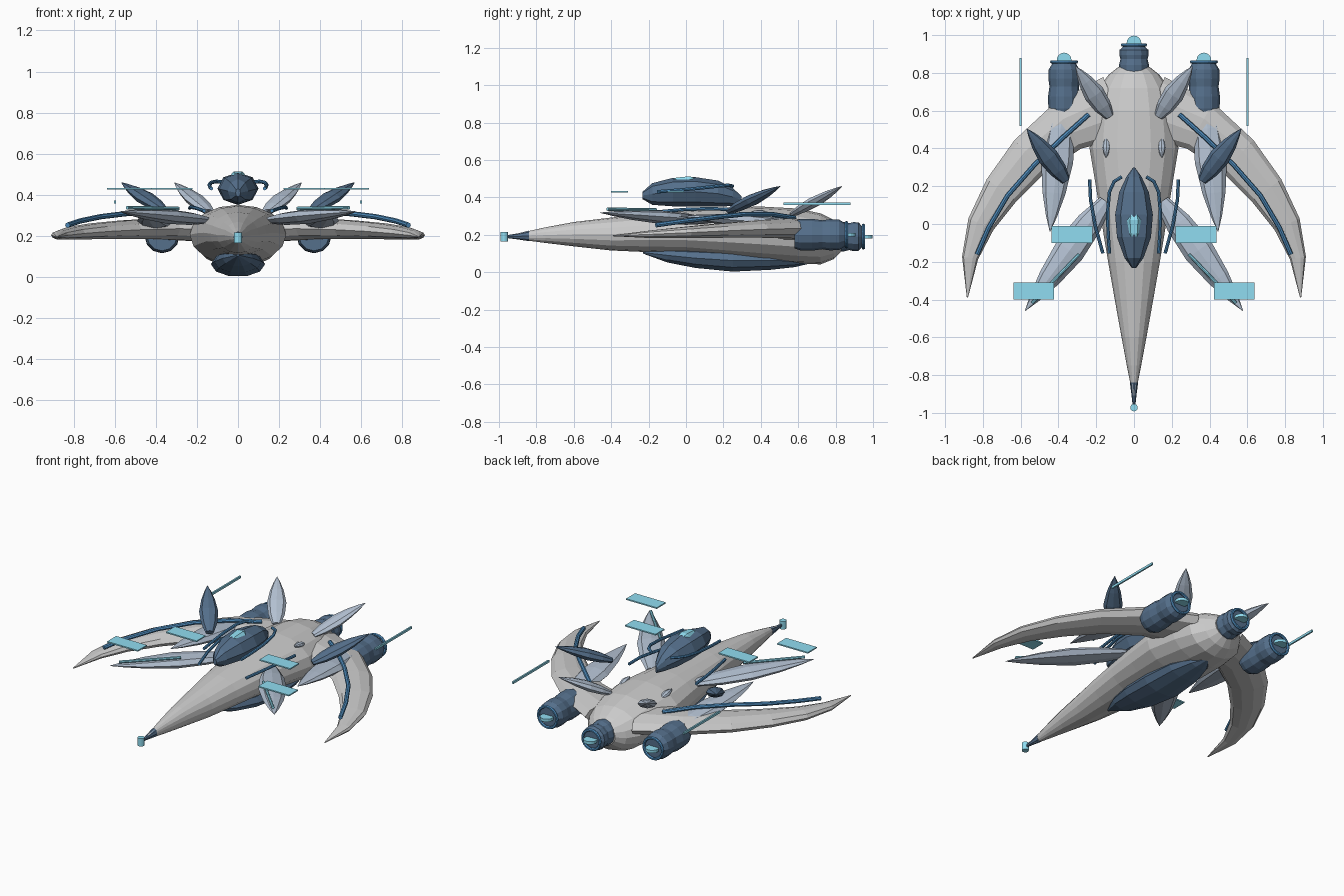
import bpy, bmesh, math
from mathutils import Vector

if "Cube" in bpy.data.objects:
    bpy.data.objects.remove(bpy.data.objects["Cube"])


def mat(name, r, g, b):
    m = bpy.data.materials.new(name)
    m.diffuse_color = (r, g, b, 1)
    m.use_nodes = True
    m.node_tree.nodes["Principled BSDF"].inputs["Base Color"].default_value = m.diffuse_color
    return m


DARK = mat("navy", .09, .16, .26)
STEEL = mat("steel_blue", .45, .53, .64)
BLUE = mat("blue", .08, .27, .52)
CYAN = mat("cyan", .28, .72, .88)


def sweep(name, pts, ws, ts, n, material=None, up=(0, 0, 1)):
    """Loft n-sided elliptical rings along a path: ws = half widths, ts = half thicknesses."""
    pts = [Vector(p) for p in pts]
    up = Vector(up)
    bm = bmesh.new()
    rings = []
    for i, p in enumerate(pts):
        t = (pts[min(i + 1, len(pts) - 1)] - pts[max(i - 1, 0)])
        if up.z and abs(t.x) < 1e-6:
            t.z = 0                      # keep straight-ahead bodies in upright sections
        t.normalize()
        side = t.cross(up).normalized()
        nrm = side.cross(t)
        rings.append([bm.verts.new(p + side * ws[i] * math.cos(a) + nrm * ts[i] * math.sin(a))
                      for a in (2 * math.pi * k / n for k in range(n))])
    for r0, r1 in zip(rings, rings[1:]):
        for k in range(n):
            bm.faces.new((r0[k], r0[(k + 1) % n], r1[(k + 1) % n], r1[k]))
    bm.faces.new(rings[0])
    bm.faces.new(rings[-1])
    return finish(name, bm, material)


def finish(name, bm, material):
    bmesh.ops.recalc_face_normals(bm, faces=bm.faces)
    me = bpy.data.meshes.new(name)
    bm.to_mesh(me)
    bm.free()
    ob = bpy.data.objects.new(name, me)
    bpy.context.collection.objects.link(ob)
    if material:
        me.materials.append(material)
    return ob


def body(name, prof, n, material=None, x=0):
    """Body along y from rows of (y, centre z, half width, half height)."""
    return sweep(name, [(x, p[0], p[1]) for p in prof], [p[2] for p in prof],
                 [p[3] for p in prof], n, material)


def leaf(name, a, b, w, t, material):
    """Pointed blade from a to b."""
    a, b = Vector(a), Vector(b)
    f = [(0, .45), (.2, .85), (.45, 1), (.7, .72), (.88, .35), (1, .02)]
    return sweep(name, [a.lerp(b, u) for u, _ in f], [w * k for _, k in f],
                 [t * k for _, k in f], 8, material)


def tube(name, pts, r, material):
    return sweep(name, pts, [r] * len(pts), [r] * len(pts), 8, material)


def box(name, c, s, material):
    bm = bmesh.new()
    bmesh.ops.create_cube(bm, size=1)
    for v in bm.verts:
        v.co = Vector(c) + Vector(v.co[i] * s[i] for i in range(3))
    return finish(name, bm, material)


def disc(name, c, r, h, material):
    bm = bmesh.new()
    bmesh.ops.create_cone(bm, cap_ends=True, segments=16, radius1=r, radius2=r, depth=h)
    bmesh.ops.translate(bm, verts=bm.verts, vec=c)
    return finish(name, bm, material)


def engine(name, x, y, z, length, r):
    """Lathed pod with an exhaust ring and a flat glow; y is the rear end."""
    prof = [(0, .85), (.12, .97), (.35, .99), (.55, .9), (.7, .97), (.88, .95), (1, .72)]
    body(name, [(y - length + u * length, z, r * k, r * k) for u, k in prof], 12, DARK, x)
    bpy.ops.mesh.primitive_torus_add(major_segments=20, minor_segments=6, major_radius=r * .76,
                                     minor_radius=.009, location=(x, y + .008, z),
                                     rotation=(math.pi / 2, 0, 0))
    ring = bpy.context.object
    ring.name = name + "_ring"
    ring.data.materials.append(BLUE)
    disc(name + "_glow", (x, y + .018, z), .039, .018, CYAN)


# Hull
body("hull", [(-.93, .19, .008, .01), (-.84, .194, .02, .026), (-.75, .198, .038, .042),
              (-.6, .203, .066, .065), (-.4, .204, .102, .088), (-.2, .211, .137, .104),
              (0, .215, .17, .115), (.2, .212, .202, .133), (.4, .205, .235, .146),
              (.6, .192, .215, .148), (.72, .178, .185, .136), (.79, .175, .135, .105),
              (.83, .182, .085, .07)], 16)
# Nose tip and sensor
body("nose_tip", [(-.84, .194, .022, .028), (-.9, .191, .014, .016), (-.97, .19, .006, .006)], 8, DARK)
disc("nose_sensor", (0, -.972, .19), .02, .05, CYAN)
# Belly pod
body("belly_pod", [(-.23, .105, .006, .006), (-.1, .09, .075, .04), (.05, .075, .115, .055),
                   (.25, .062, .132, .062), (.45, .062, .115, .052), (.58, .06, .07, .035),
                   (.66, .055, .01, .01)], 10, DARK)
# Cockpit pod and its glass
body("cockpit_pod", [(-.232, .41, .012, .02), (-.18, .418, .05, .058), (-.07, .428, .09, .076),
                     (.05, .43, .1, .078), (.17, .42, .078, .07), (.25, .402, .04, .048),
                     (.298, .385, .006, .02)], 8, DARK)
body("cockpit_glass", [(-.15, .465, .004, .01), (-.05, .485, .034, .024), (.02, .49, .042, .026),
                       (.11, .47, .006, .016)], 6, CYAN)
engine("centre_engine", 0, .94, .19, .15, .08)

for s, tag in ((1, "right"), (-1, "left")):
    # Swept crescent wing and the pipe above it
    sweep("wing_" + tag,
          [(.1 * s, .62, .225), (.35 * s, .52, .235), (.55 * s, .36, .23), (.7 * s, .18, .222),
           (.81 * s, 0, .212), (.868 * s, -.18, .203), (.882 * s, -.39, .195)],
          [.17, .14, .118, .098, .073, .043, .003], [.06, .055, .047, .04, .032, .022, .003], 10)
    tube("wing_pipe_" + tag,
         [(.24 * s, .58, .29), (.38 * s, .455, .31), (.53 * s, .31, .31), (.67 * s, .15, .293),
          (.77 * s, -.02, .272), (.83 * s, -.16, .252)], .013, BLUE)
    # Blades: canard, nacelle pylon, dark fin, tail fin
    leaf("canard_" + tag, (.15 * s, .12, .275), (.577 * s, -.46, .318), .082, .036, STEEL)
    leaf("pylon_" + tag, (.375 * s, .64, .25), (.445 * s, -.04, .3), .085, .036, STEEL)
    leaf("dark_fin_" + tag, (.36 * s, .23, .325), (.568 * s, .505, .46), .055, .032, DARK)
    leaf("tail_fin_" + tag, (.13 * s, .57, .31), (.31 * s, .835, .46), .056, .028, STEEL)
    # Small hull vent
    leaf("vent_" + tag, (.145 * s, .45, .305), (.148 * s, .35, .325), .022, .018, STEEL)
    # Pipes beside the cockpit, on the hull and on the canard
    tube("cockpit_pipe_" + tag,
         [(.065 * s, .25, .46), (.105 * s, .225, .465), (.13 * s, .17, .46), (.14 * s, .06, .448),
          (.137 * s, -.05, .438), (.13 * s, -.155, .43)], .009, BLUE)
    tube("hull_pipe_" + tag,
         [(.235 * s, .235, .335), (.23 * s, .13, .34), (.205 * s, -.01, .335),
          (.165 * s, -.155, .322)], .009, BLUE)
    tube("canard_pipe_" + tag, [(.29 * s, -.16, .333), (.54 * s, -.42, .337)], .009, CYAN)
    # Side engine
    engine("side_engine_" + tag, .37 * s, .85, .2, .27, .086)
    # Floating energy plates and rods
    box("inner_plate_" + tag, (.328 * s, -.055, .43), (.215, .09, .008), CYAN)
    box("outer_plate_" + tag, (.53 * s, -.355, .43), (.215, .09, .008), CYAN)
    box("rod_" + tag, (.6 * s, .7, .365), (.01, .36, .014), CYAN)
